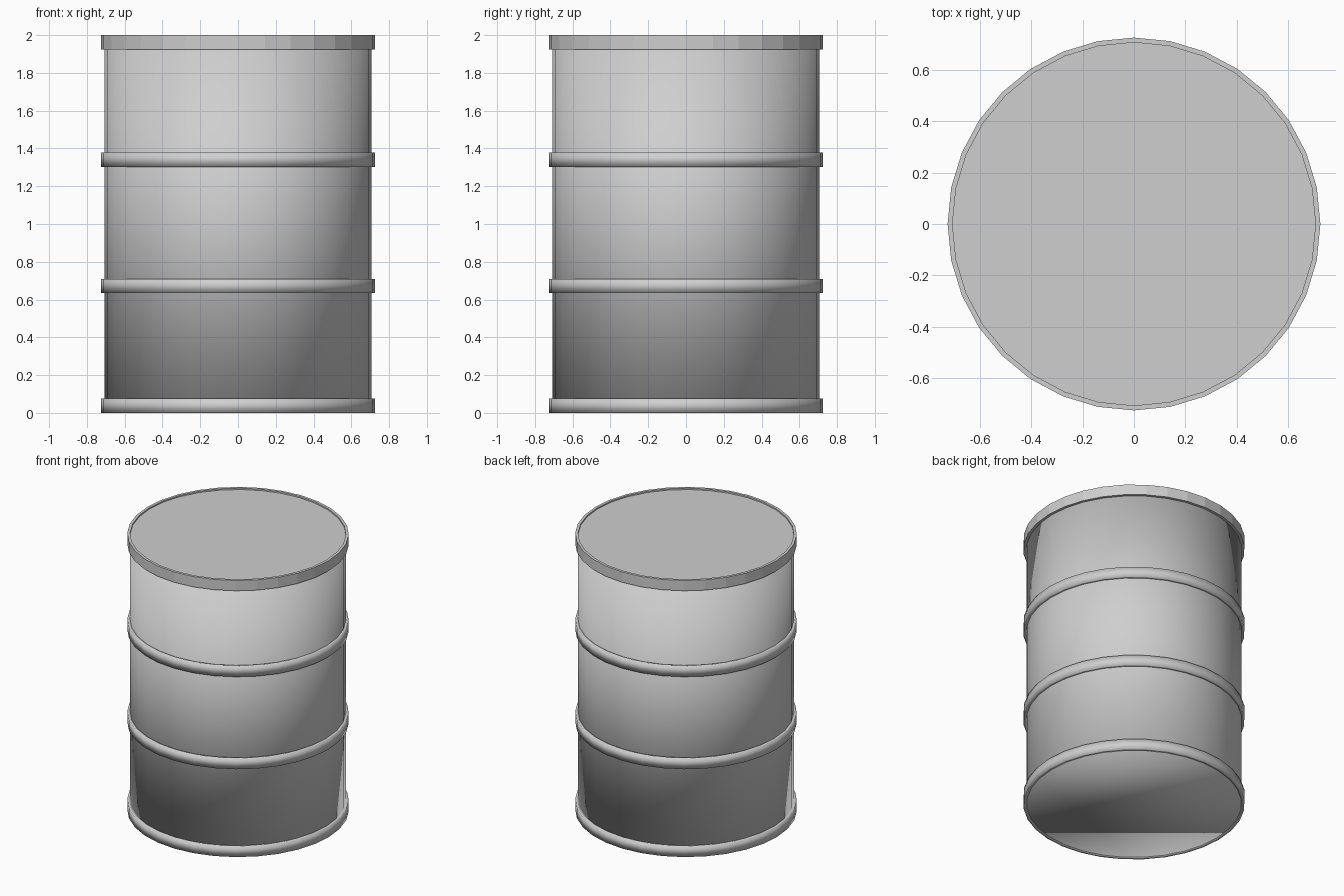
import bpy
import bmesh
from math import cos, sin, tau

SIDES = 32
BODY_R = 0.707
HOOP_R = 0.726
HOOP_H = 0.075

cube = bpy.data.objects.get("Cube")
if cube:
    bpy.data.objects.remove(cube, do_unlink=True)

steel = bpy.data.materials.new("grey_steel")
steel.use_nodes = True
grey = (0.62, 0.62, 0.62, 1.0)
steel.diffuse_color = grey
steel.node_tree.nodes["Principled BSDF"].inputs["Base Color"].default_value = grey


def lathe(name, profile, smooth, closed=False, cap_start=False, cap_end=False):
    """Spin a (radius, height) profile around z; optionally close or cap it."""
    bm = bmesh.new()
    rings = [[bm.verts.new((r * cos(tau * i / SIDES), r * sin(tau * i / SIDES), z))
              for i in range(SIDES)] for r, z in profile]
    pairs = list(zip(rings, rings[1:]))
    if closed:
        pairs.append((rings[-1], rings[0]))
    for low, high in pairs:
        for i in range(SIDES):
            j = (i + 1) % SIDES
            bm.faces.new((low[i], low[j], high[j], high[i]))
    if cap_start:
        bm.faces.new(rings[0][::-1])
    if cap_end:
        bm.faces.new(rings[-1])
    bmesh.ops.recalc_face_normals(bm, faces=bm.faces)
    for face in bm.faces:
        face.smooth = smooth
    mesh = bpy.data.meshes.new(name)
    bm.to_mesh(mesh)
    bm.free()
    mesh.materials.append(steel)
    obj = bpy.data.objects.new(name, mesh)
    bpy.context.collection.objects.link(obj)
    return obj


# Drum wall and base
lathe("barrel_body", [(BODY_R, 0.004), (BODY_R, 1.98)], True,
      cap_start=True, cap_end=True)

# Raised hoops around the wall
inner = BODY_R - 0.002
for name, z in (("bottom_hoop", 0.0), ("lower_hoop", 0.635), ("upper_hoop", 1.303)):
    lathe(name, [(inner, z), (HOOP_R, z), (HOOP_R, z + HOOP_H), (inner, z + HOOP_H)],
          True, closed=True)

# Faceted lid with a slightly sunken top
lathe("lid", [(inner, 1.925), (HOOP_R, 1.925), (HOOP_R, 2.0),
              (BODY_R, 2.0), (BODY_R, 1.99)], False, cap_end=True)
